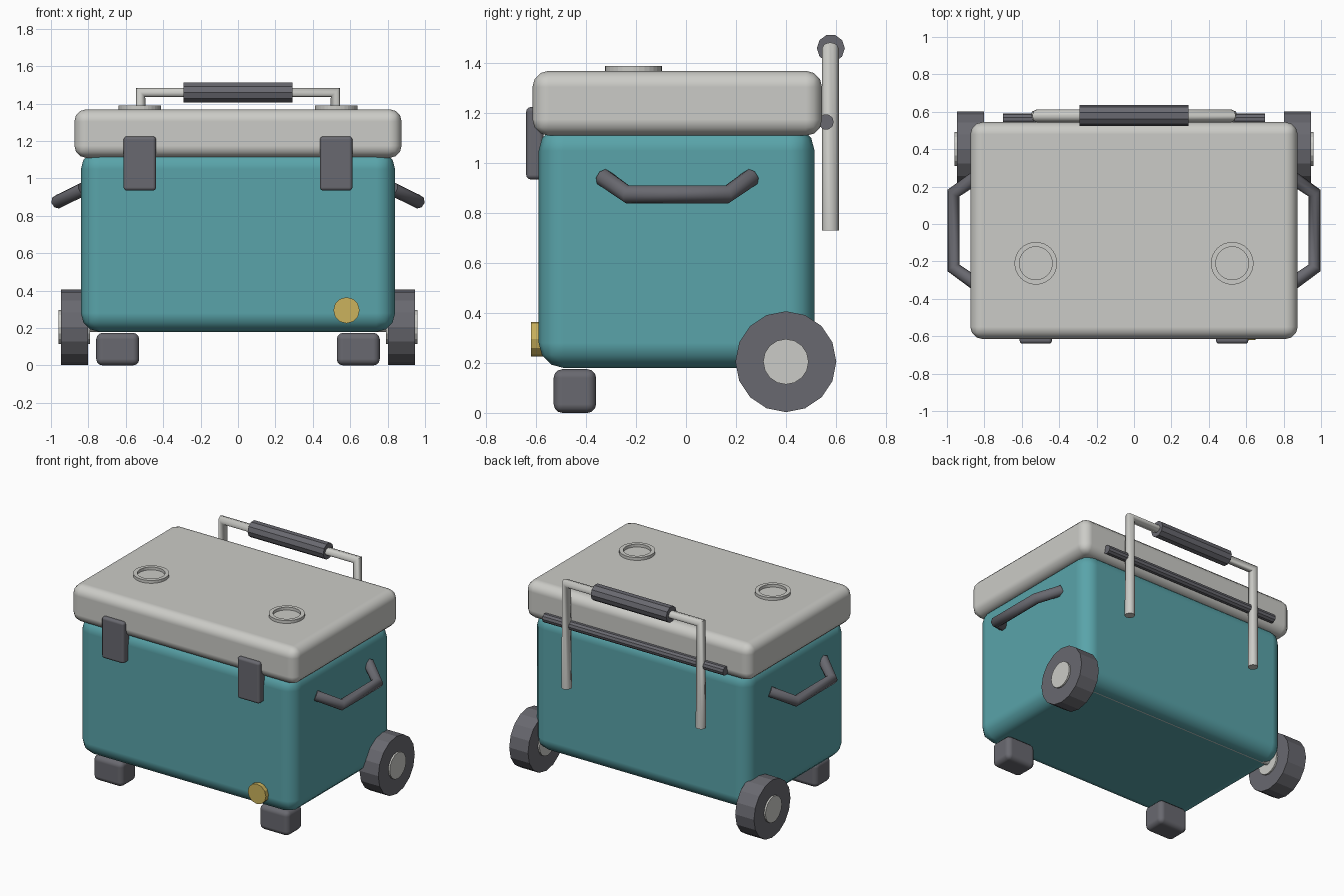
import bpy
from math import pi
from mathutils import Matrix, Vector

cube = bpy.data.objects.get("Cube")
if cube:
    bpy.data.objects.remove(cube, do_unlink=True)


def material(name, rgb):
    m = bpy.data.materials.new(name)
    m.use_nodes = True
    color = (*rgb, 1)
    m.diffuse_color = color
    m.node_tree.nodes["Principled BSDF"].inputs["Base Color"].default_value = color
    return m


TEAL = material("teal", (0.10, 0.37, 0.40))
LIGHT = material("light_grey", (0.60, 0.60, 0.57))
DARK = material("dark_grey", (0.14, 0.14, 0.16))
GOLD = material("brass", (0.60, 0.45, 0.11))


def finish(name, mat, angle=None):
    ob = bpy.context.object
    ob.name = name
    ob.data.materials.clear()
    ob.data.materials.append(mat)
    if angle:
        bpy.ops.object.shade_smooth_by_angle(angle=angle)
    return ob


def box(name, mat, low, high, bevel):
    """Rounded box between two opposite corners."""
    low, high = Vector(low), Vector(high)
    bpy.ops.mesh.primitive_cube_add(size=1, location=(low + high) / 2)
    ob = bpy.context.object
    ob.data.transform(Matrix.Diagonal((*(high - low), 1)))
    finish(name, mat, pi / 4)
    mod = ob.modifiers.new("rounding", "BEVEL")
    mod.width, mod.segments, mod.harden_normals = bevel, 3, True
    return ob


def cylinder(name, mat, center, radius, length, sides, axis="X"):
    turn = {"X": (0, pi / 2, 0), "Y": (pi / 2, 0, 0), "Z": (0, 0, 0)}[axis]
    bpy.ops.mesh.primitive_cylinder_add(vertices=sides, radius=radius, depth=length,
                                        location=center, rotation=turn)
    return finish(name, mat)


def tube(name, mat, points, radius):
    """Round bar following a path with sharp bends."""
    curve = bpy.data.curves.new(name, "CURVE")
    curve.dimensions = "3D"
    curve.bevel_depth, curve.bevel_resolution = radius, 2
    curve.use_fill_caps = True
    spline = curve.splines.new("POLY")
    spline.points.add(len(points) - 1)
    for point, co in zip(spline.points, points):
        point.co = (*co, 1)
    ob = bpy.data.objects.new(name, curve)
    bpy.context.collection.objects.link(ob)
    bpy.ops.object.select_all(action="DESELECT")
    ob.select_set(True)
    bpy.context.view_layer.objects.active = ob
    bpy.ops.object.convert(target="MESH")
    return finish(name, mat, pi / 3)


def ring(name, mat, center, inner, outer, height, sides=32):
    """Flat-topped raised rim, lathed from a rectangular section."""
    verts, faces = [], []
    section = [(inner, 0), (outer, 0), (outer, height), (inner, height)]
    for i in range(sides):
        spin = Matrix.Rotation(2 * pi * i / sides, 3, "Z")
        verts += [spin @ Vector((r, 0, z)) for r, z in section]
        for k in range(4):
            a, b = i * 4, (i + 1) % sides * 4
            n = (k + 1) % 4
            faces.append((a + k, b + k, b + n, a + n))
    mesh = bpy.data.meshes.new(name)
    mesh.from_pydata(verts, [], faces)
    mesh.materials.append(mat)
    ob = bpy.data.objects.new(name, mesh)
    ob.location = center
    bpy.context.collection.objects.link(ob)
    return ob


# Insulated tub and lid
box("body", TEAL, (-0.84, -0.59, 0.18), (0.84, 0.515, 1.15), 0.1)
box("lid", LIGHT, (-0.875, -0.615, 1.11), (0.875, 0.545, 1.37), 0.065)

# Parts repeated on both sides
for side, s in (("left", 1), ("right", -1)):
    x = 0.525 * s
    box(f"{side}_latch", DARK, (x - 0.087, -0.64, 0.935), (x + 0.087, -0.57, 1.225), 0.018)
    x = 0.643 * s
    box(f"{side}_foot", DARK, (x - 0.115, -0.53, 0), (x + 0.115, -0.36, 0.175), 0.035)
    ring(f"{side}_cup_ring", LIGHT, (0.525 * s, -0.21, 1.365), 0.088, 0.114, 0.025)

    # Wheel with a protruding hub
    cylinder(f"{side}_wheel", DARK, (0.875 * s, 0.4, 0.205), 0.202, 0.145, 16)
    cylinder(f"{side}_hub", LIGHT, (0.875 * s, 0.4, 0.205), 0.091, 0.168, 16)

    # Carrying handle
    tube(f"{side}_side_handle", DARK,
         [(0.83 * s, -0.33, 0.942), (0.965 * s, -0.235, 0.875),
          (0.965 * s, 0.165, 0.875), (0.83 * s, 0.26, 0.942)], 0.037)

# Axle, hinge and drain
cylinder("axle", LIGHT, (0, 0.4, 0.205), 0.026, 1.7, 12)
cylinder("hinge_bar", DARK, (0, 0.561, 1.165), 0.031, 1.4, 10)
cylinder("drain_plug", GOLD, (0.58, -0.59, 0.295), 0.07, 0.06, 12, "Y")

# Pull handle at the back
tube("pull_handle", LIGHT,
     [(-0.52, 0.578, 0.73), (-0.52, 0.578, 1.46),
      (0.52, 0.578, 1.46), (0.52, 0.578, 0.73)], 0.034)
cylinder("pull_grip", DARK, (0, 0.58, 1.46), 0.056, 0.585, 10)
